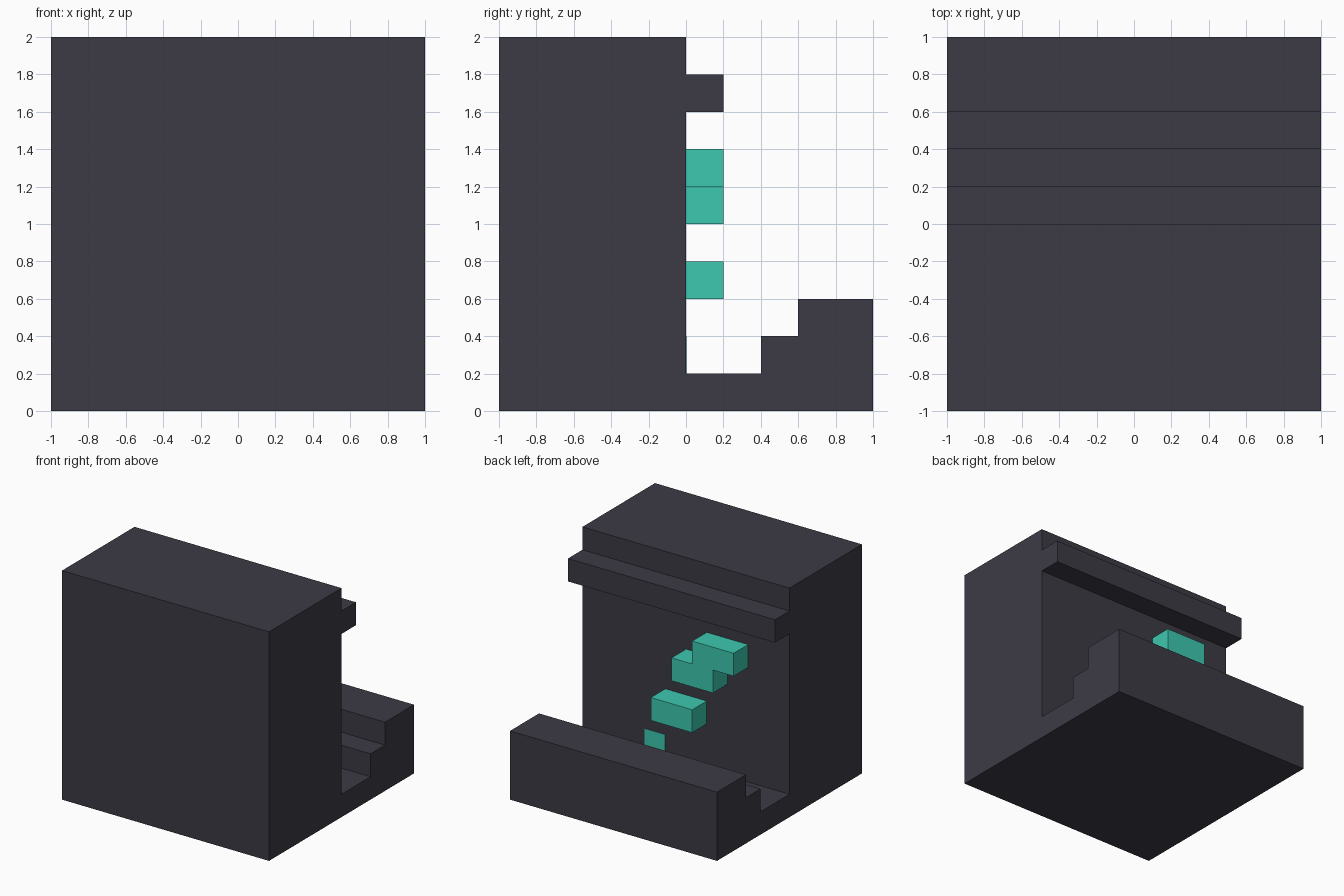
import bpy, bmesh
from mathutils import Vector

if "Cube" in bpy.data.objects:
    bpy.data.objects.remove(bpy.data.objects["Cube"], do_unlink=True)


def material(name, rgb):
    mat = bpy.data.materials.new(name)
    mat.use_nodes = True
    mat.diffuse_color = (*rgb, 1)
    mat.node_tree.nodes["Principled BSDF"].inputs["Base Color"].default_value = (*rgb, 1)
    return mat


charcoal = material("charcoal", (0.046, 0.043, 0.059))
teal = material("teal", (0.047, 0.578, 0.434))


def extrude_profile(name, points, direction, mat):
    """Flat polygon pushed along a direction into a solid."""
    bm = bmesh.new()
    face = bm.faces.new([bm.verts.new(p) for p in points])
    result = bmesh.ops.extrude_face_region(bm, geom=[face])
    verts = [g for g in result["geom"] if isinstance(g, bmesh.types.BMVert)]
    bmesh.ops.translate(bm, vec=Vector(direction), verts=verts)
    if not any(len(e.link_faces) == 1 for e in bm.edges):
        pass
    else:
        bm.faces.new([v for v in bm.verts if v not in verts])
    bmesh.ops.recalc_face_normals(bm, faces=bm.faces)
    mesh = bpy.data.meshes.new(name)
    bm.to_mesh(mesh)
    bm.free()
    mesh.materials.append(mat)
    obj = bpy.data.objects.new(name, mesh)
    bpy.context.collection.objects.link(obj)
    return obj


def wall_block(name, outline, depth=0.2):
    """Teal block on the rear wall, outlined in x and z."""
    return extrude_profile(name, [(x, 0, z) for x, z in outline], (0, depth, 0), teal)


def rectangle(x0, x1, z0, z1):
    return [(x0, z0), (x1, z0), (x1, z1), (x0, z1)]


# Housing: thick front slab, upper rear rail and stepped rear base
side_profile = [(-1, 0), (1, 0), (1, 0.6), (0.6, 0.6), (0.6, 0.4), (0.4, 0.4),
                (0.4, 0.2), (0, 0.2), (0, 1.6), (0.2, 1.6), (0.2, 1.8), (0, 1.8),
                (0, 2), (-1, 2)]
extrude_profile("housing", [(-1, y, z) for y, z in side_profile], (2, 0, 0), charcoal)

# Raised stepped block, lower block and flush panel on the rear wall
wall_block("stepped_block", [(0, 1), (0, 1.2), (-0.2, 1.2), (-0.2, 1.4), (-0.6, 1.4),
                             (-0.6, 1.2), (-0.4, 1.2), (-0.4, 1)])
wall_block("lower_block", rectangle(-0.2, 0.2, 0.6, 0.8))
wall_block("flush_panel", rectangle(0.2, 0.4, 0.2, 0.4), 0.003)
